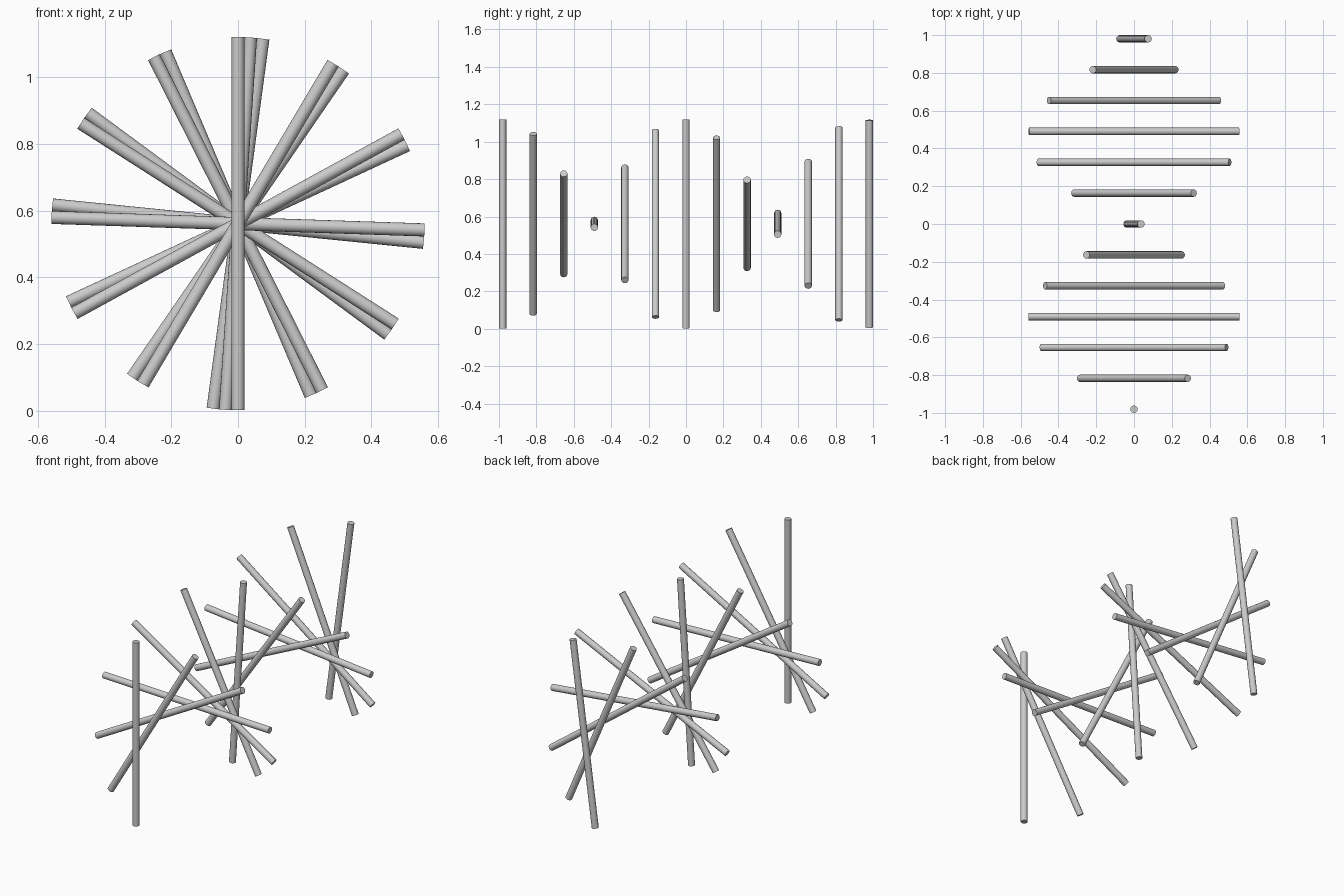
import bpy
from math import radians

if "Cube" in bpy.data.objects:
    bpy.data.objects.remove(bpy.data.objects["Cube"])

COUNT = 13
RADIUS = 0.0195
LENGTH = 1.118
STEP = radians(30.64)          # twist between neighbouring rods
SPAN = 1 - RADIUS              # y of the outermost rods

# Row of identical rods, each turned a little further about the y axis
for i in range(COUNT):
    y = -SPAN + 2 * SPAN * i / (COUNT - 1)
    bpy.ops.mesh.primitive_cylinder_add(
        vertices=16, radius=RADIUS, depth=LENGTH,
        location=(0, y, LENGTH / 2 + 0.002), rotation=(0, i * STEP, 0))
    rod = bpy.context.object
    rod.name = f"rod_{i + 1:02d}"
    bpy.ops.object.shade_smooth_by_angle(angle=radians(40))
